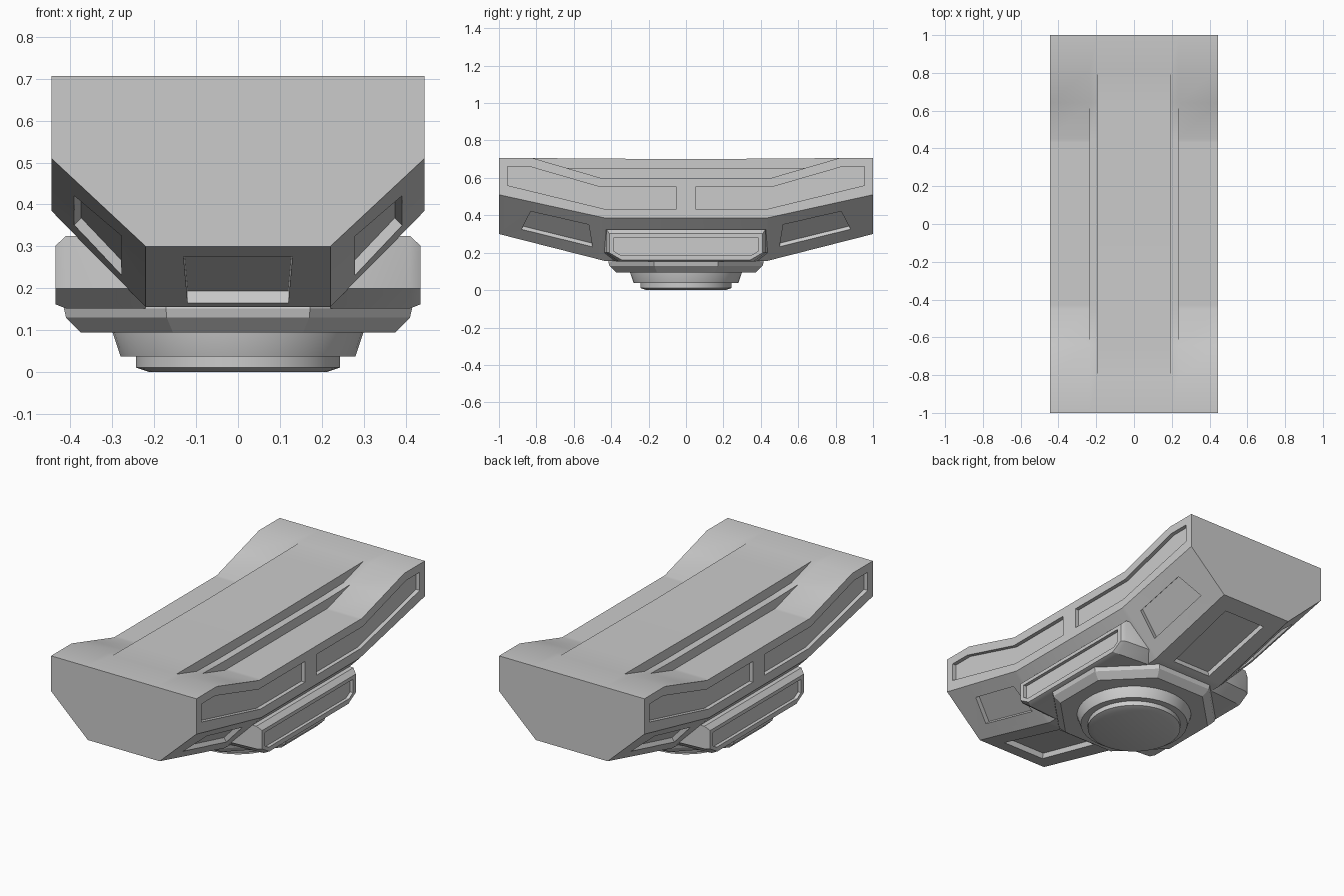
import bpy, bmesh, math
from mathutils import Vector

if "Cube" in bpy.data.objects:
    bpy.data.objects.remove(bpy.data.objects["Cube"])


def finish(name, bm, smooth=True):
    bmesh.ops.remove_doubles(bm, verts=bm.verts, dist=1e-5)
    bmesh.ops.recalc_face_normals(bm, faces=bm.faces)
    me = bpy.data.meshes.new(name)
    bm.to_mesh(me)
    bm.free()
    ob = bpy.data.objects.new(name, me)
    bpy.context.collection.objects.link(ob)
    if smooth:
        shade(ob)
    return ob


def shade(ob):
    bpy.ops.object.select_all(action='DESELECT')
    ob.select_set(True)
    bpy.context.view_layer.objects.active = ob
    bpy.ops.object.shade_smooth_by_angle(angle=math.radians(28))


def loft(bm, rings):
    """Skin closed rings of equal length and cap both ends."""
    vs = [[bm.verts.new(p) for p in r] for r in rings]
    n = len(rings[0])
    for a, b in zip(vs, vs[1:]):
        for i in range(n):
            j = (i + 1) % n
            bm.faces.new((a[i], a[j], b[j], b[i]))
    bm.faces.new(vs[0])
    bm.faces.new(vs[-1])


def prism(bm, pts, depth):
    """Cutter: polygon pushed both ways along its normal."""
    pts = [Vector(p) for p in pts]
    n = (pts[1] - pts[0]).cross(pts[2] - pts[0]).normalized() * depth
    loft(bm, [[p - n for p in pts], [p + n for p in pts]])


def cut(ob, bm):
    cutter = finish("recess_cutter", bm, False)
    cutter.hide_render = True
    m = ob.modifiers.new("recesses", 'BOOLEAN')
    m.operation, m.solver, m.object = 'DIFFERENCE', 'EXACT', cutter
    bpy.ops.object.select_all(action='DESELECT')
    ob.select_set(True)
    bpy.context.view_layer.objects.active = ob
    bpy.ops.object.modifier_apply(modifier=m.name)
    bpy.data.objects.remove(cutter)
    shade(ob)


# Heights of the hull's long edges as functions of y
def ramp(y, y0, z0, y1, z1):
    t = min(max((abs(y) - y0) / (y1 - y0), 0), 1)
    return z0 + (z1 - z0) * t


def top_mid(y): return ramp(y, 0, 0.70, 0.82, 0.706)
def top_edge(y): return ramp(y, 0.45, 0.598, 0.82, 0.706)
def side_low(y): return ramp(y, 0.43, 0.385, 1, 0.51)
def keel(y): return ramp(y, 0.43, 0.155, 1, 0.30)


def hull_ring(y):
    zc, zo = top_mid(y), top_edge(y)
    zs = max(zo, 0.65)
    half = [(0.195, zc), (0.195, zs), (0.235, zs), (0.235, zo),
            (0.445, zo), (0.445, side_low(y)), (0.22, keel(y))]
    return ([(x, y, z) for x, z in half] +
            [(-x, y, z) for x, z in reversed(half)])


# Hull with stepped, dipped top
ys = [1, 0.82, 0.642, 0.45, 0.43, 0]
bm = bmesh.new()
loft(bm, [hull_ring(-y) for y in ys] + [hull_ring(y) for y in ys[-2::-1]])
flat = [f for f in bm.faces if len(f.verts) == 4]
bmesh.ops.remove_doubles(bm, verts=bm.verts, dist=1e-5)
hull = finish("hull", bm)

# Hull recesses: side panels, chamfer panels, underside panels
side_panel = [(0.955, 0.56), (0.955, 0.66), (0.835, 0.66), (0.455, 0.55),
              (0.05, 0.55), (0.05, 0.435), (0.44, 0.435)]
bevel_panel = [(0.88, 0.26), (0.83, 0.76), (0.52, 0.76), (0.50, 0.26)]


def on_bevel(y, t, sx, sy):
    z = keel(y) + (side_low(y) - keel(y)) * t
    return (sx * (0.22 + 0.225 * t), sy * y, z)


bm = bmesh.new()
for sy in (-1, 1):
    for sx in (-1, 1):
        prism(bm, [(sx * 0.445, sy * y, z) for y, z in side_panel], 0.022)
        prism(bm, [on_bevel(y, t, sx, sy) for y, t in bevel_panel], 0.025)
    prism(bm, [(x, sy * y, keel(y)) for x, y in
               ((-0.13, 0.905), (0.13, 0.905), (0.12, 0.47), (-0.12, 0.47))], 0.03)
cut(hull, bm)


# Side pods with a recessed outer panel
def pod_ring(x, hy, zt, zb):
    half = [(hy, zt), (hy, 0.20), (hy - 0.065, zb)]
    return ([(x, y, z) for y, z in half] +
            [(x, -y, z) for y, z in reversed(half)])


for s, side in ((-1, "left"), (1, "right")):
    bm = bmesh.new()
    loft(bm, [pod_ring(s * 0.22, 0.44, 0.325, 0.152),
              pod_ring(s * 0.41, 0.425, 0.325, 0.152),
              pod_ring(s * 0.435, 0.41, 0.302, 0.162)])
    pod = finish("side_pod_" + side, bm)
    bm = bmesh.new()
    prism(bm, [(s * 0.435, y, z) for y, z in
               ((-0.385, 0.282), (0.385, 0.282), (0.385, 0.208), (0.352, 0.188),
                (-0.352, 0.188), (-0.385, 0.208))], 0.018)
    cut(pod, bm)


# Stacked parts under the hull
def turned(name, sides, profile):
    bm = bmesh.new()
    k = 1 / math.cos(math.pi / sides)
    loft(bm, [[(r * k * math.cos((i + 0.5) * math.tau / sides),
                r * k * math.sin((i + 0.5) * math.tau / sides), z)
               for i in range(sides)] for r, z in profile])
    return finish(name, bm)


turned("neck_plate", 8, [(0.375, 0.095), (0.41, 0.13), (0.415, 0.152), (0.36, 0.30)])
turned("neck_collar", 48, [(0.28, 0.037), (0.30, 0.097), (0.30, 0.12)])
turned("base_disc", 48, [(0.21, 0.0), (0.243, 0.011), (0.243, 0.05)])
